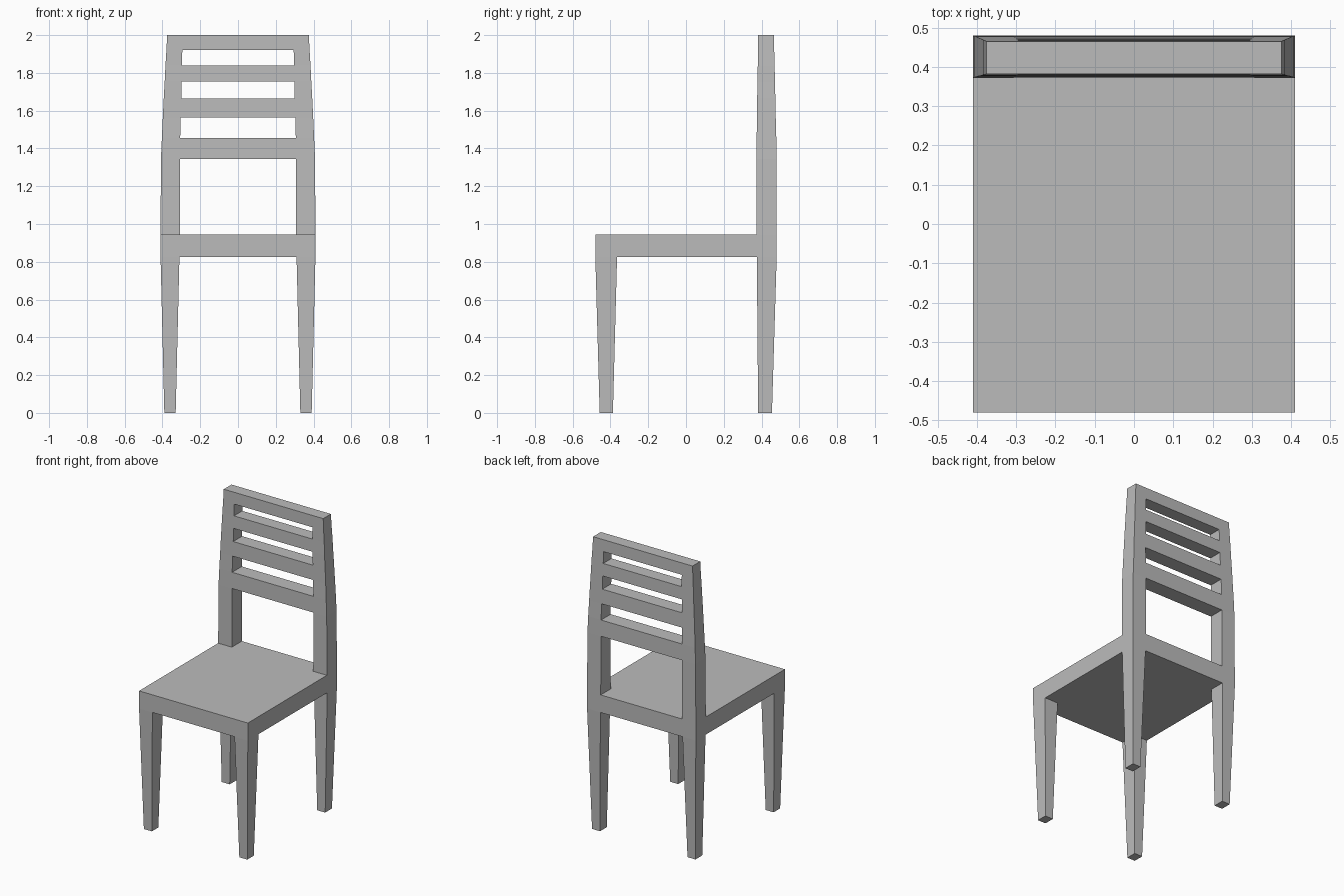
import bpy
import bmesh

if "Cube" in bpy.data.objects:
    bpy.data.objects.remove(bpy.data.objects["Cube"], do_unlink=True)

# Single plain grey finish
grey = bpy.data.materials.new("plain_grey")
grey.use_nodes = True
grey.diffuse_color = (0.5, 0.5, 0.5, 1)
grey.node_tree.nodes["Principled BSDF"].inputs["Base Color"].default_value = (0.5, 0.5, 0.5, 1)


def make_object(name, bm):
    bmesh.ops.recalc_face_normals(bm, faces=bm.faces)
    mesh = bpy.data.meshes.new(name)
    bm.to_mesh(mesh)
    bm.free()
    mesh.materials.append(grey)
    obj = bpy.data.objects.new(name, mesh)
    bpy.context.collection.objects.link(obj)
    return obj


def tapered_block(name, low, high):
    """Block between two rectangles, each given as (x0, x1, y0, y1, z)."""
    bm = bmesh.new()
    rings = [[bm.verts.new((x, y, z)) for x, y in ((x0, y0), (x1, y0), (x1, y1), (x0, y1))]
             for x0, x1, y0, y1, z in (low, high)]
    for ring in rings:
        bm.faces.new(ring)
    for i in range(4):
        j = (i + 1) % 4
        bm.faces.new((rings[0][i], rings[0][j], rings[1][j], rings[1][i]))
    return make_object(name, bm)


SEAT_LOW, SEAT_TOP = 0.825, 0.945

# Seat slab
tapered_block("seat", (-0.41, 0.41, -0.48, 0.48, SEAT_LOW), (-0.41, 0.41, -0.48, 0.48, SEAT_TOP))

# Tapered legs
for side, s in (("left", 1), ("right", -1)):
    foot = sorted((s * 0.33, s * 0.39))
    top = sorted((s * 0.31, s * 0.41))
    for end, foot_y, top_y in (("front", (-0.457, -0.387), (-0.48, -0.365)),
                               ("rear", (0.382, 0.455), (0.375, 0.48))):
        tapered_block(f"{end}_{side}_leg", (*foot, *foot_y, 0), (*top, *top_y, SEAT_LOW))

# Backrest levels: height, outer x, inner x, front y, rear y
levels = [
    (SEAT_TOP, 0.41, 0.307, 0.372, 0.48),
    (1.345, 0.408, 0.307, 0.373, 0.479),
    (1.455, 0.403, 0.306, 0.374, 0.478),
    (1.565, 0.398, 0.304, 0.376, 0.475),
    (1.665, 0.393, 0.300, 0.377, 0.473),
    (1.755, 0.388, 0.298, 0.378, 0.471),
    (1.84, 0.384, 0.296, 0.380, 0.469),
    (1.92, 0.379, 0.295, 0.381, 0.467),
    (2.0, 0.375, 0.294, 0.382, 0.465),
]


def solid(row, col):
    """Side posts run the full height; rails fill every second row."""
    if not (0 <= row < len(levels) - 1 and 0 <= col < 3):
        return False
    return col != 1 or row % 2 == 1


# Backrest frame with open slots between the rails
bm = bmesh.new()
grid = [[[bm.verts.new((x, y, z)) for y in (front, rear)]
         for x in (-outer, -inner, inner, outer)]
        for z, outer, inner, front, rear in levels]
for r in range(len(levels) - 1):
    for c in range(3):
        if not solid(r, c):
            continue
        corners = (grid[r][c], grid[r][c + 1], grid[r + 1][c + 1], grid[r + 1][c])
        for depth in (0, 1):
            bm.faces.new([p[depth] for p in corners])
        neighbours = ((r - 1, c), (r, c + 1), (r + 1, c), (r, c - 1))
        for i, cell in enumerate(neighbours):
            if not solid(*cell):
                a, b = corners[i], corners[(i + 1) % 4]
                bm.faces.new((a[0], b[0], b[1], a[1]))
make_object("backrest", bm)
